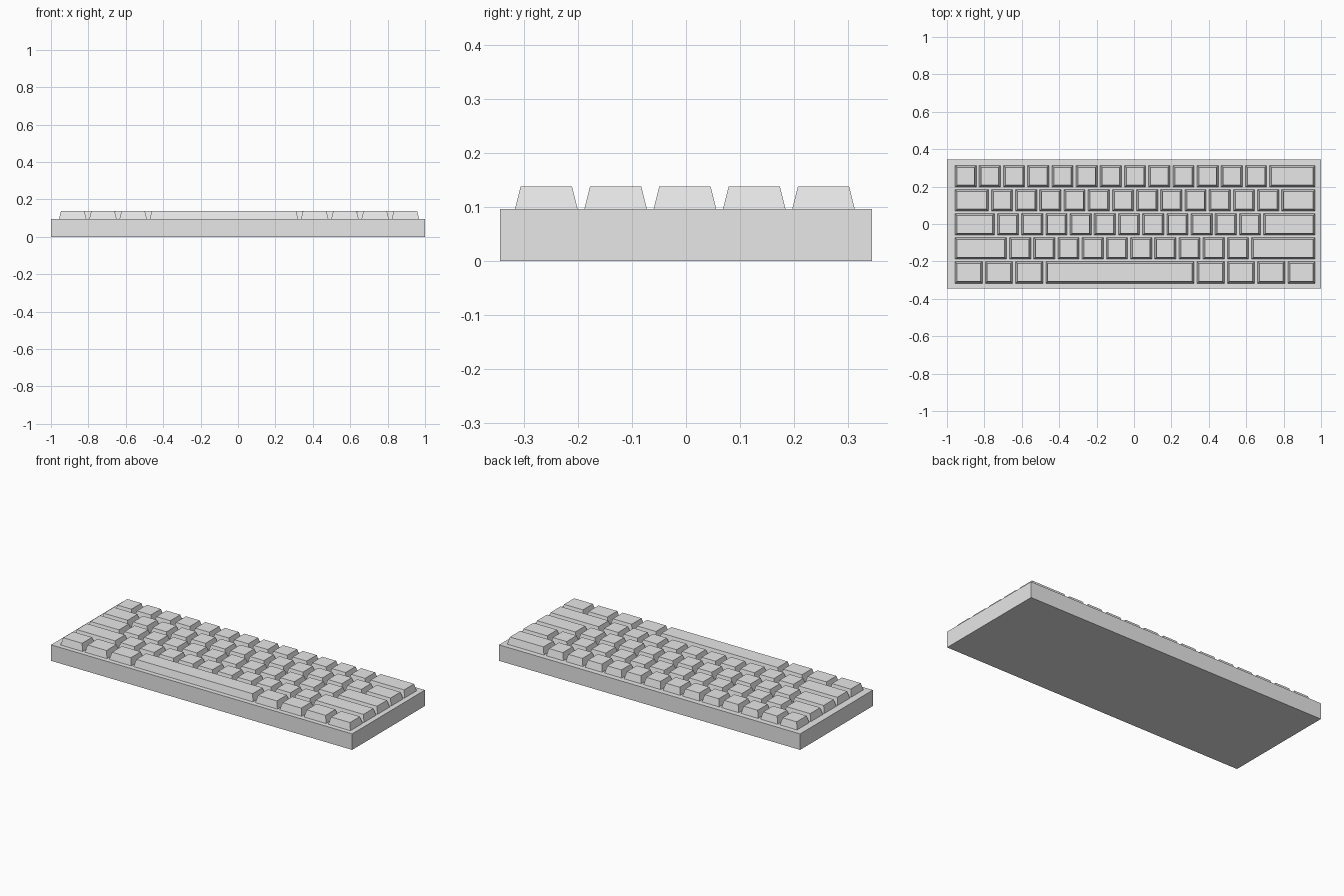
import bpy, bmesh

if "Cube" in bpy.data.objects:
    bpy.data.objects.remove(bpy.data.objects["Cube"])

plastic = bpy.data.materials.new("light_grey_plastic")
plastic.diffuse_color = (0.8, 0.8, 0.8, 1)
plastic.use_nodes = True
plastic.node_tree.nodes["Principled BSDF"].inputs["Base Color"].default_value = plastic.diffuse_color


def frustum(name, x0, x1, y0, y1, z0, z1, taper=0.0):
    """Box whose top is inset by taper on every side."""
    bm = bmesh.new()
    low = [bm.verts.new((x, y, z0))
           for x, y in ((x0, y0), (x1, y0), (x1, y1), (x0, y1))]
    t = taper
    high = [bm.verts.new((x, y, z1)) for x, y in
            ((x0 + t, y0 + t), (x1 - t, y0 + t), (x1 - t, y1 - t), (x0 + t, y1 - t))]
    bm.faces.new(low[::-1])
    bm.faces.new(high)
    for i in range(4):
        j = (i + 1) % 4
        bm.faces.new((low[i], low[j], high[j], high[i]))
    mesh = bpy.data.meshes.new(name)
    bm.to_mesh(mesh)
    bm.free()
    mesh.materials.append(plastic)
    obj = bpy.data.objects.new(name, mesh)
    bpy.context.collection.objects.link(obj)
    return obj


CASE_TOP, KEY_TOP = 0.096, 0.138
UNIT, ROW_PITCH = 0.1294, 0.1284
GAP, KEY_DEPTH = 0.0155, 0.116

# case
frustum("case", -1, 1, -0.345, 0.345, 0, CASE_TOP)

# key widths in key units, back row first
rows = [
    [1] * 13 + [2],
    [1.5] + [1] * 12 + [1.5],
    [1.75] + [1] * 11 + [2.25],
    [2.25] + [1] * 10 + [2.75],
    [1.25] * 3 + [6.25] + [1.25] * 4,
]

# keycaps
for r, widths in enumerate(rows):
    yc = -0.002 + (2 - r) * ROW_PITCH
    x = -0.957
    for k, w in enumerate(widths):
        name = "space_bar" if w == 6.25 else f"key_row{r + 1}_{k + 1}"
        frustum(name, x, x + w * UNIT - GAP, yc - KEY_DEPTH / 2, yc + KEY_DEPTH / 2,
                CASE_TOP, KEY_TOP, 0.0105)
        x += w * UNIT
